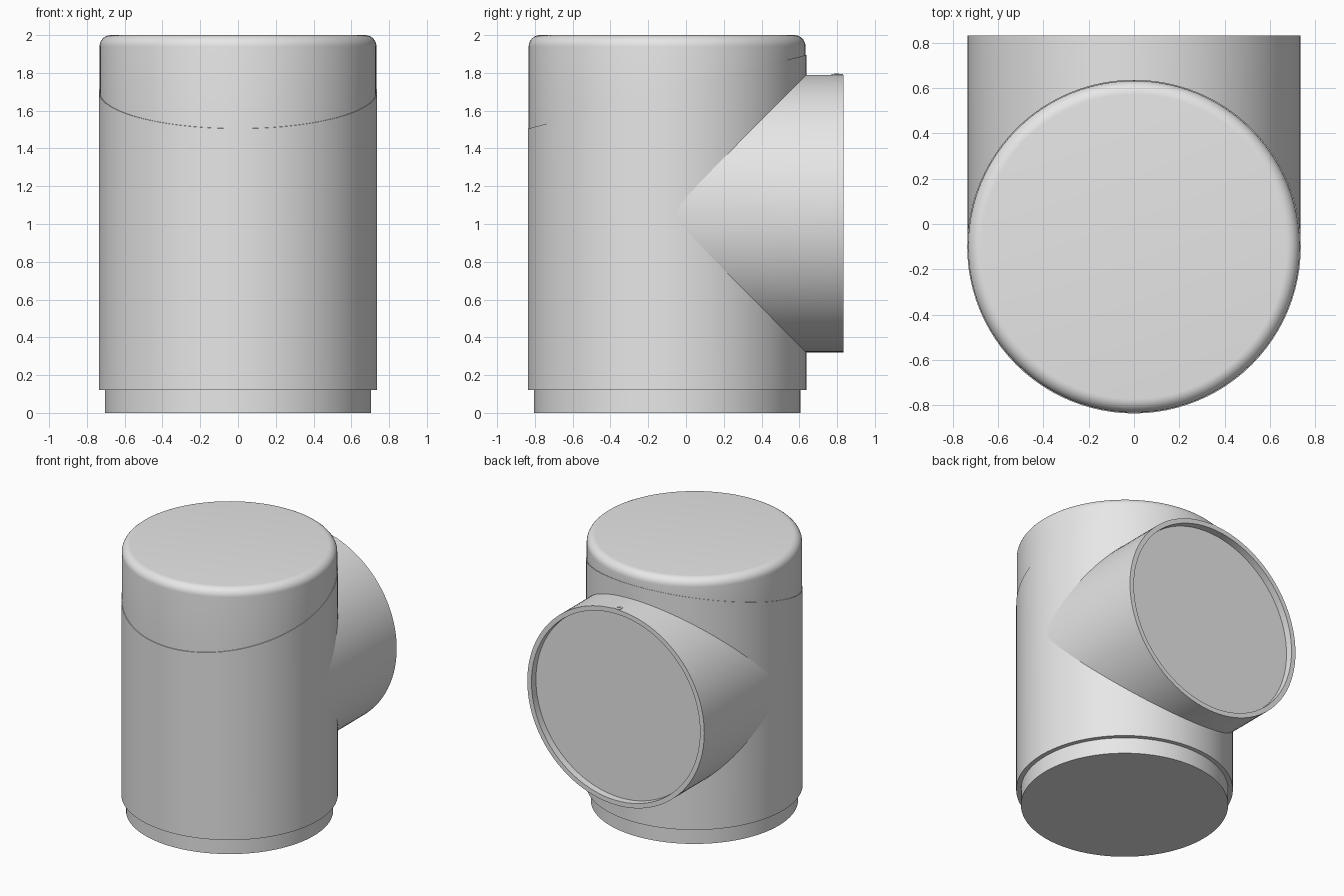
import bpy, bmesh
from math import pi, sin, cos, radians
from mathutils import Matrix

cube = bpy.data.objects.get("Cube")
if cube:
    bpy.data.objects.remove(cube)

grey = bpy.data.materials.new("plain grey")
grey.use_nodes = True
colour = (0.8, 0.8, 0.8, 1)
grey.diffuse_color = colour
grey.node_tree.nodes["Principled BSDF"].inputs["Base Color"].default_value = colour

BODY_Y = -0.1      # body axis
HEAD_Z = 1.055     # side head axis
SEGMENTS = 96
SEAM_Z, SEAM_SLOPE = 1.7, 0.265


def finish(name, bm, matrix):
    bm.transform(matrix)
    mesh = bpy.data.meshes.new(name)
    bm.to_mesh(mesh)
    bm.free()
    mesh.materials.append(grey)
    obj = bpy.data.objects.new(name, mesh)
    bpy.context.collection.objects.link(obj)
    bpy.ops.object.select_all(action="DESELECT")
    obj.select_set(True)
    bpy.context.view_layer.objects.active = obj
    bpy.ops.object.shade_smooth_by_angle(angle=radians(30))
    return obj


def lathe(name, profile, matrix, bottom=False, top=False, shape=None, segments=SEGMENTS):
    """Turn an (r, z) profile about z; shape may move each vertex."""
    bm = bmesh.new()
    rings = []
    for r, z in profile:
        angles = [2 * pi * i / segments for i in range(segments)]
        rings.append([bm.verts.new((r * cos(a), r * sin(a), z)) for a in angles])
    for low, high in zip(rings, rings[1:]):
        for i in range(segments):
            j = (i + 1) % segments
            bm.faces.new((low[i], low[j], high[j], high[i]))
    if bottom:
        bm.faces.new(rings[0][::-1])
    if top:
        bm.faces.new(rings[-1])
    if shape:
        for v in bm.verts:
            shape(v.co)
    return finish(name, bm, matrix)


def slant_seam(co):
    if abs(co.z - SEAM_Z) < 1e-4:
        co.z += SEAM_SLOPE * co.y


def mitre(co):
    # The head's inner end follows the crossing with the body
    if co.z == 0:
        co.z = abs(co.y) - 0.01


upright = Matrix.Translation((0, BODY_Y, 0))
sideways = Matrix.Translation((0, BODY_Y, HEAD_Z)) @ Matrix.Rotation(-pi / 2, 4, "X")

# Body: stepped base, main barrel and rounded cap
lathe("base_plug", [(0.705, 0), (0.705, 0.12)], upright, bottom=True)
lathe("barrel", [(0.70, 0.12), (0.737, 0.12), (0.737, SEAM_Z), (0.728, SEAM_Z)],
      upright, shape=slant_seam)
R = 0.06
rounding = [(0.733 - R + R * cos(a), 2 - R + R * sin(a))
            for a in [pi / 2 * i / 8 for i in range(9)]]
lathe("rounded_cap", [(0.733, SEAM_Z)] + rounding, upright, top=True, shape=slant_seam)

# Side head with a thin rim and a sunken disc
lathe("side_head", [(0.735, 0), (0.735, 0.933), (0.70, 0.933), (0.70, 0.88)],
      sideways, shape=mitre)
lathe("front_disc", [(0.70, 0.87), (0.70, 0.88)], sideways, top=True)

# Small catch plate with a pin on top of the head
bm = bmesh.new()
half = 0.028
outline = [(half, 0.832), (-half, 0.832)]
outline += [(half * cos(a), 0.797 + half * sin(a))
            for a in [pi + pi * i / 12 for i in range(13)]]
plate = bm.faces.new([bm.verts.new((x, y, 1.787)) for x, y in outline])
lifted = bmesh.ops.extrude_face_region(bm, geom=[plate])
for item in lifted["geom"]:
    if isinstance(item, bmesh.types.BMVert):
        item.co.z += 0.006
bmesh.ops.recalc_face_normals(bm, faces=bm.faces[:])
finish("catch_plate", bm, Matrix())
lathe("catch_pin", [(0.014, 0), (0.014, 0.008)],
      Matrix.Translation((0, 0.797, 1.789)), top=True, segments=16)
